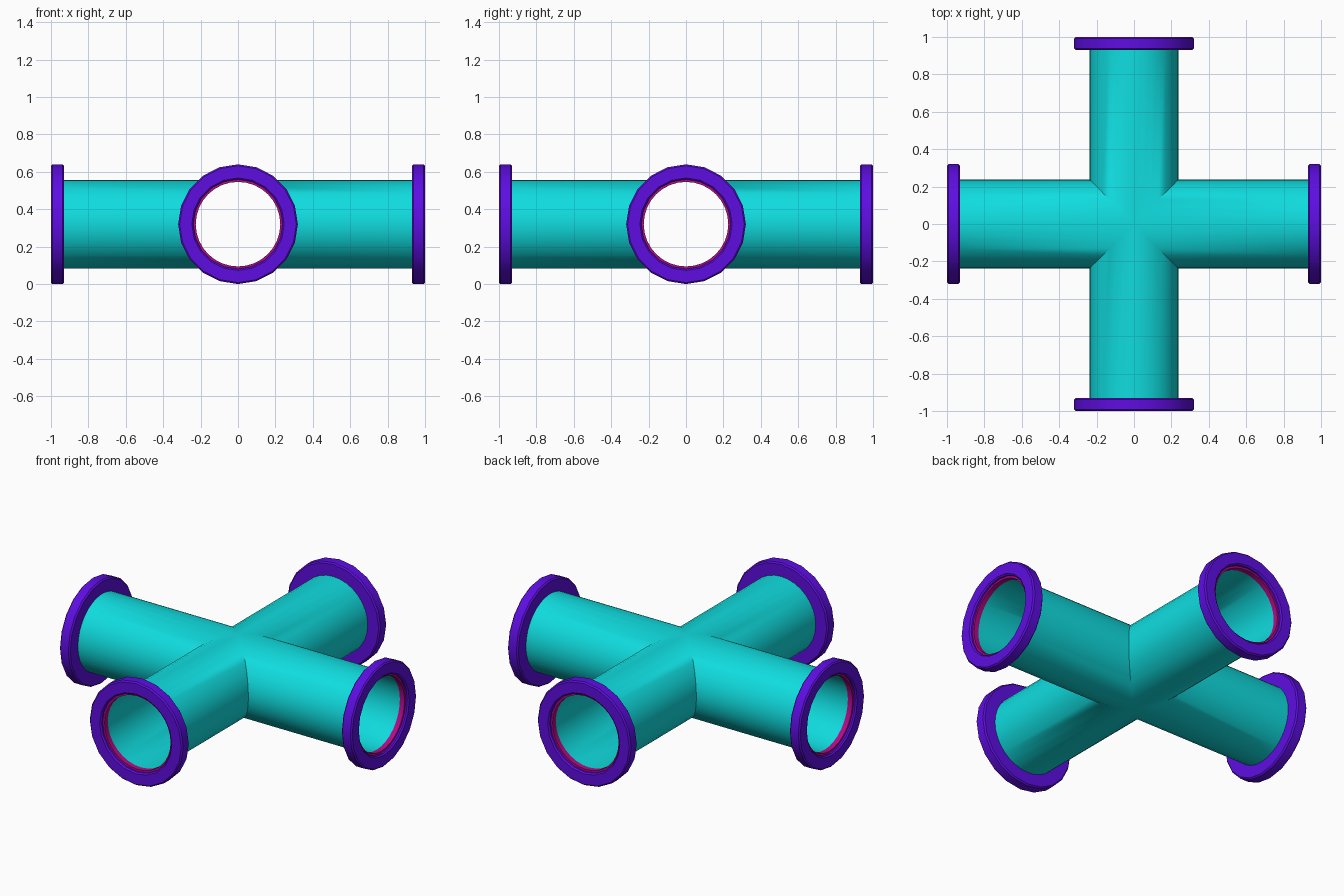
import bpy, bmesh
from math import sin, cos, pi, radians
from mathutils import Matrix

if "Cube" in bpy.data.objects:
    bpy.data.objects.remove(bpy.data.objects["Cube"])

CZ = 0.32                      # height of the pipe axes


def material(name, rgb):
    m = bpy.data.materials.new(name)
    m.diffuse_color = (*rgb, 1)
    m.use_nodes = True
    m.node_tree.nodes["Principled BSDF"].inputs["Base Color"].default_value = m.diffuse_color
    return m


TEAL = material("teal", (0.005, 0.72, 0.74))
PURPLE = material("purple", (0.11, 0.004, 0.75))
MAGENTA = material("magenta", (0.45, 0.003, 0.25))


def bridge(bm, a, b):
    n = len(a)
    for i in range(n):
        j = (i + 1) % n
        bm.faces.new((a[i], a[j], b[j], b[i]))


def finish(bm, name, mat, angle):
    bmesh.ops.remove_doubles(bm, verts=bm.verts, dist=1e-5)
    bmesh.ops.recalc_face_normals(bm, faces=bm.faces)
    me = bpy.data.meshes.new(name)
    bm.to_mesh(me)
    bm.free()
    ob = bpy.data.objects.new(name, me)
    bpy.context.collection.objects.link(ob)
    me.materials.append(mat)
    bpy.ops.object.select_all(action='DESELECT')
    ob.select_set(True)
    bpy.context.view_layer.objects.active = ob
    bpy.ops.object.shade_smooth_by_angle(angle=radians(angle))
    return ob


def place(turn):
    return Matrix.Translation((0, 0, CZ)) @ Matrix.Rotation(turn * pi / 2, 4, 'Z')


def lathe(name, profile, sides, turn, mat):
    """Closed (x, radius) profile revolved about the x axis of one arm."""
    bm = bmesh.new()
    rings = []
    for x, r in profile:
        rings.append([bm.verts.new((x, r * cos(2 * pi * i / sides), r * sin(2 * pi * i / sides)))
                      for i in range(sides)])
    for k in range(len(rings)):
        bridge(bm, rings[k], rings[(k + 1) % len(rings)])
    bm.transform(place(turn))
    return finish(bm, name, mat, 40)


# Hollow cross pipe: four arms mitred together at the centre
def cross_pipe(outer, inner, end, sides=32):
    bm = bmesh.new()
    for turn in range(4):
        M = place(turn)
        ends = []
        for r in (outer, inner):
            near, far = [], []
            for i in range(sides):
                y, z = r * cos(2 * pi * i / sides), r * sin(2 * pi * i / sides)
                near.append(bm.verts.new(M @ Matrix.Translation((abs(y), y, z)).translation))
                far.append(bm.verts.new(M @ Matrix.Translation((end, y, z)).translation))
            bridge(bm, near, far)
            ends.append(far)
        bridge(bm, ends[0], ends[1])
    bmesh.ops.dissolve_degenerate(bm, edges=bm.edges, dist=1e-6)
    return finish(bm, "cross_pipe", TEAL, 40)


cross_pipe(0.237, 0.228, 0.955)

# Bevelled flange and inner gasket on every arm
FLANGE = [(0.93, 0.232), (0.93, 0.312), (0.938, 0.32), (0.992, 0.32), (1.0, 0.312),
          (1.0, 0.247), (0.992, 0.239), (0.955, 0.239)]
GASKET = [(0.95, 0.226), (0.95, 0.24), (0.982, 0.24), (0.982, 0.226)]
for turn, side in enumerate(("right", "back", "left", "front")):
    lathe(side + "_flange", FLANGE, 20, turn, PURPLE)
    lathe(side + "_gasket", GASKET, 32, turn, MAGENTA)
